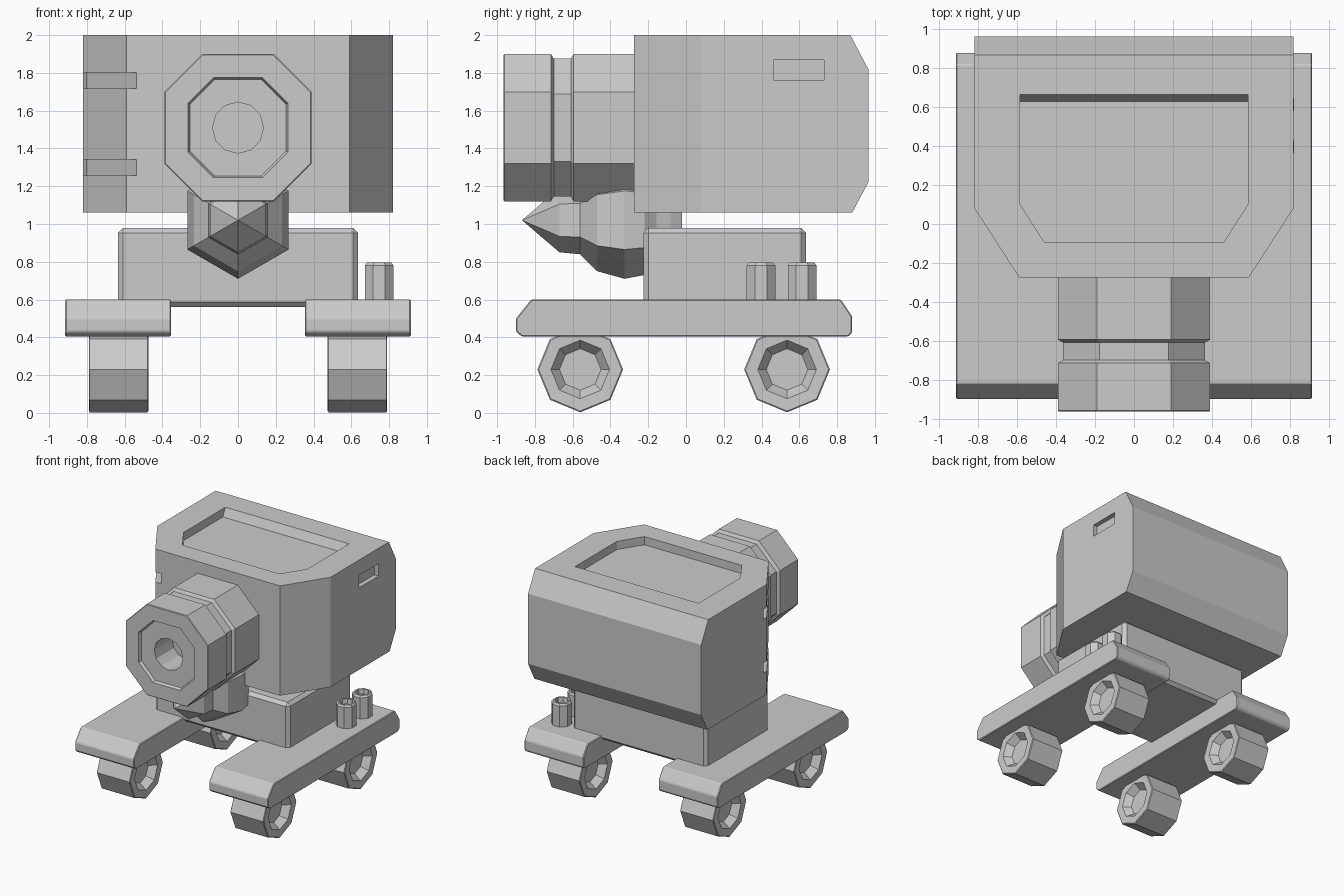
import bpy, bmesh, math
from mathutils import Vector, Matrix

if "Cube" in bpy.data.objects:
    bpy.data.objects.remove(bpy.data.objects["Cube"])


def loft(name, rings, bevel=0):
    """Skin a list of equal-length point rings and cap both ends."""
    bm = bmesh.new()
    vs = [[bm.verts.new(p) for p in r] for r in rings]
    n = len(rings[0])
    for a, b in zip(vs, vs[1:]):
        for i in range(n):
            j = (i + 1) % n
            bm.faces.new((a[i], a[j], b[j], b[i]))
    bm.faces.new(vs[0][::-1])
    bm.faces.new(vs[-1])
    bmesh.ops.recalc_face_normals(bm, faces=bm.faces)
    me = bpy.data.meshes.new(name)
    bm.to_mesh(me)
    bm.free()
    ob = bpy.data.objects.new(name, me)
    bpy.context.collection.objects.link(ob)
    if bevel:
        m = ob.modifiers.new("Bevel", 'BEVEL')
        m.width, m.segments = bevel, 1
    return ob


def ngon(n, r, start=0.0):
    return [(r * math.cos(start + 2 * math.pi * i / n),
             r * math.sin(start + 2 * math.pi * i / n)) for i in range(n)]


def box(name, center, size, angle=0, bevel=0):
    x, y, z = (s / 2 for s in size)
    rot = Matrix.Rotation(angle, 3, 'Z')
    corners = [(-x, -y), (x, -y), (x, y), (-x, y)]
    return loft(name, [[Vector(center) + rot @ Vector((a, b, h)) for a, b in corners]
                       for h in (-z, z)], bevel)


def cut(ob, cutter):
    """Subtract the cutter and discard it."""
    m = ob.modifiers.new("Cut", 'BOOLEAN')
    m.operation, m.solver, m.object = 'DIFFERENCE', 'EXACT', cutter
    bpy.context.view_layer.objects.active = ob
    bpy.ops.object.modifier_apply(modifier=m.name)
    bpy.data.objects.remove(cutter, do_unlink=True)


# Main housing: plan outline with clipped front corners, chamfered rear
def plan(back, z):
    return [(-.59, -.275, z), (.59, -.275, z), (.82, .08, z), (.82, back, z),
            (-.82, back, z), (-.82, .08, z)]


housing = loft("housing", [plan(.88, 1.06), plan(.965, 1.22), plan(.965, 1.82), plan(.87, 2.0)])


# Sunken top panel
def panel(back, z):
    return [(-.46, -.095, z), (.46, -.095, z), (.585, .10, z), (.585, back, z),
            (-.585, back, z), (-.585, .10, z)]


cut(housing, loft("panel_cutter", [panel(.63, 1.93), panel(.665, 2.0), panel(.665, 2.1)]))
# Side slot on the right
cut(housing, box("slot_cutter", (.83, .597, 1.815), (.10, .265, .105)))
# Two grooves across the left front corner
corner = Vector((-.82 + .59, .08 + .275, 0))
for z in (1.76, 1.30):
    cut(housing, box("groove_cutter", (-.705, -.0975, z), (.50, .09, .085),
                     math.atan2(corner.y, corner.x)))


# Eight-sided barrel with groove and sunken face
def octagon(y, a):
    b = a * .19 / .39
    return [(x, y, 1.51 + z) for x, z in ((b, a), (a, b), (a, -b), (b, -a),
                                          (-b, -a), (-a, -b), (-a, b), (-b, a))]


barrel = loft("barrel", [octagon(y, a) for y, a in (
    (-.94, .255), (-.965, .265), (-.965, .385), (-.96, .39), (-.715, .39), (-.70, .365),
    (-.61, .365), (-.595, .39), (-.25, .39))])
cut(barrel, loft("bore_cutter", [[(x, y, 1.51 + z) for x, z in ngon(12, .135)]
                                 for y in (-1.1, -.70)]))

# Six-sided pointed spike under the barrel
loft("spike", [[(x, y, 1.02 + z) for x, z in ngon(6, r, math.pi / 2)] for y, r in (
    (-.865, .003), (-.67, .17), (-.56, .18), (-.47, .27), (-.325, .31), (-.22, .29),
    (-.155, .23), (-.08, .20), (-.02, .16))])

# Base block
box("base_block", (0, .205, .77), (1.27, .86, .42), bevel=.027)

# Rails and wheels on both sides
rail = [(-.90, .43), (-.87, .405), (.86, .405), (.88, .425), (.88, .51), (.82, .60),
        (-.82, .60), (-.90, .50)]
for s, side in ((-1, "left"), (1, "right")):
    loft("rail_" + side, [[(s * x, y, z) for y, z in rail] for x in (.355, .915)], .006)
    for y0, end in ((-.56, "front"), (.535, "rear")):
        loft(f"wheel_{end}_{side}", [
            [(s * x, y0 + y, .23 + z) for y, z in ngon(8, r)] for x, r in (
                (.535, .11), (.477, .155), (.475, .22), (.48, .227),
                (.785, .227), (.79, .22), (.788, .155), (.73, .11))])

# Two small hollow posts on the right rail
for i, y0 in enumerate((.397, .615)):
    loft(f"post_{i + 1}", [
        [(.747 + x, y0 + y, z) for x, y in ngon(8, r, math.pi / 8)] for z, r in (
            (.59, .082), (.78, .082), (.795, .07), (.795, .055), (.755, .05))])
